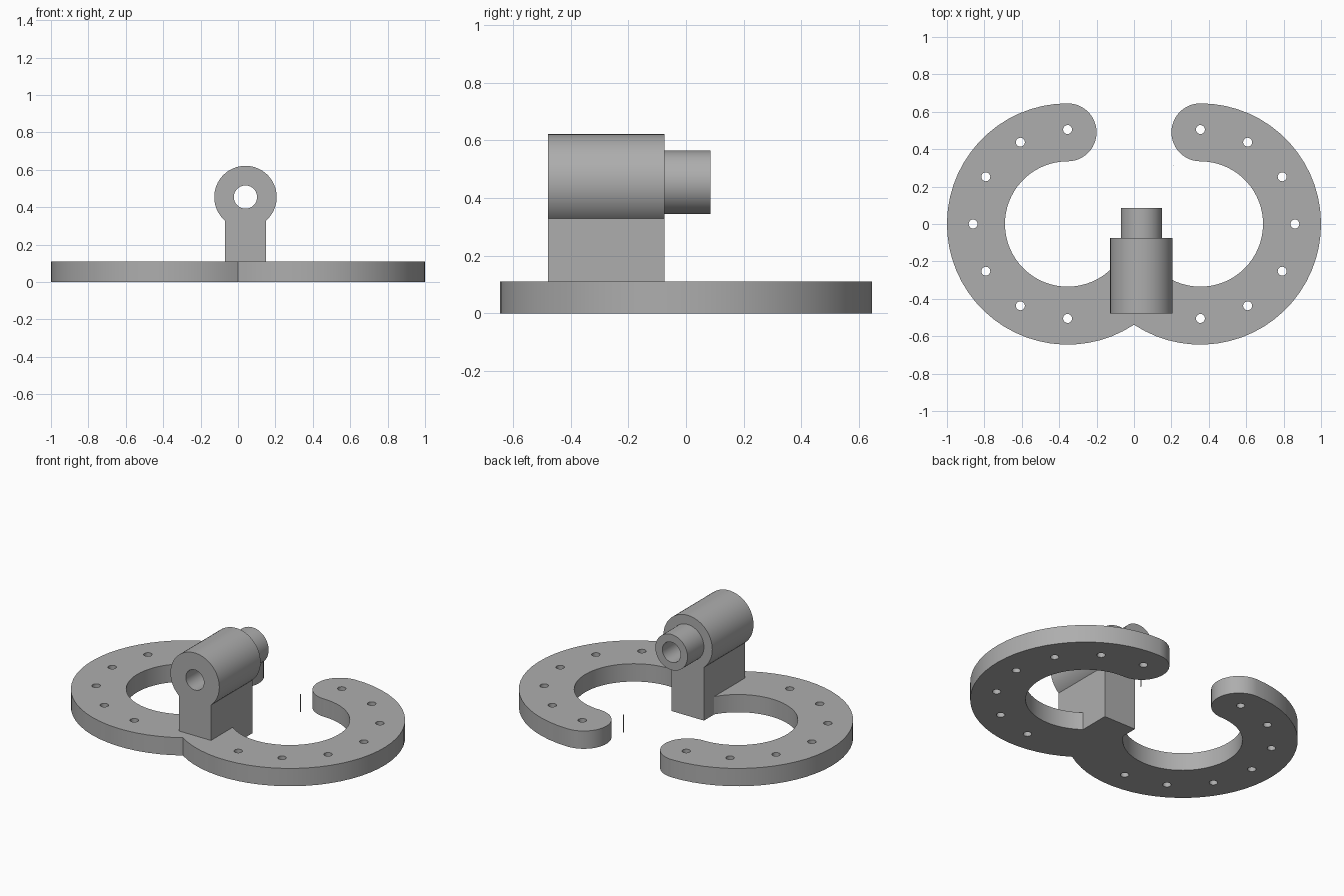
import bpy, bmesh
from math import cos, sin, radians, pi, atan2, degrees

cube = bpy.data.objects.get("Cube")
if cube:
    bpy.data.objects.remove(cube, do_unlink=True)

grey = bpy.data.materials.new("plain_grey")
grey.use_nodes = True
colour = (0.42, 0.42, 0.42, 1)
grey.diffuse_color = colour
grey.node_tree.nodes["Principled BSDF"].inputs["Base Color"].default_value = colour


def finish(name, mesh):
    mesh.materials.clear()
    mesh.materials.append(grey)
    ob = bpy.data.objects.new(name, mesh)
    bpy.context.collection.objects.link(ob)
    bpy.ops.object.select_all(action='DESELECT')
    bpy.context.view_layer.objects.active = ob
    ob.select_set(True)
    bpy.ops.object.shade_smooth_by_angle(angle=radians(30))
    return ob


def from_bmesh(name, bm):
    bmesh.ops.recalc_face_normals(bm, faces=bm.faces)
    mesh = bpy.data.meshes.new(name)
    bm.to_mesh(mesh)
    bm.free()
    return finish(name, mesh)


def arc(cx, cy, r, start, end, steps):
    angles = [radians(start + (end - start) * i / steps) for i in range(steps + 1)]
    return [(cx + r * cos(a), cy + r * sin(a)) for a in angles]


def box(name, x0, x1, y0, y1, z0, z1):
    bm = bmesh.new()
    bmesh.ops.create_cube(bm, size=1)
    for v in bm.verts:
        v.co = (x1 if v.co.x > 0 else x0, y1 if v.co.y > 0 else y0, z1 if v.co.z > 0 else z0)
    return from_bmesh(name, bm)


# Base plate: two open rings joined at the front, with rounded ends
RING_X, OUTER, INNER, THICK = 0.355, 0.645, 0.335, 0.11
MID = (OUTER + INNER) / 2
BACK_Y = -0.075
join_y = -(OUTER**2 - RING_X**2) ** 0.5
join_angle = degrees(atan2(join_y, -RING_X))
inner_end = -180 + degrees(atan2(-BACK_Y, (INNER**2 - BACK_Y**2) ** 0.5))
half = arc(RING_X, 0, OUTER, join_angle, 90, 36)
half += arc(RING_X, MID, (OUTER - INNER) / 2, 90, 270, 24)[1:]
half += arc(RING_X, 0, INNER, 90, inner_end, 48)[1:]
outline = half + [(-x, y) for x, y in reversed(half[1:])]

# Seven screw holes along each ring
loops = [outline]
for side in (1, -1):
    for i in range(7):
        a = radians(-90 + 30 * i)
        hole = arc(side * (RING_X + 0.505 * cos(a)), 0.505 * sin(a), 0.024, 0, 360, 20)
        loops.append(hole[:-1])

curve = bpy.data.curves.new("plate_outline", 'CURVE')
curve.dimensions = '2D'
curve.fill_mode = 'BOTH'
curve.extrude = THICK / 2
for loop in loops:
    spline = curve.splines.new('POLY')
    spline.points.add(len(loop) - 1)
    for point, (x, y) in zip(spline.points, loop):
        point.co = (x, y, 0, 1)
    spline.use_cyclic_u = True
helper = bpy.data.objects.new("plate_outline", curve)
bpy.context.collection.objects.link(helper)
graph = bpy.context.evaluated_depsgraph_get()
flat = bpy.data.meshes.new_from_object(helper.evaluated_get(graph))
bpy.data.objects.remove(helper, do_unlink=True)
bm = bmesh.new()
bm.from_mesh(flat)
bmesh.ops.remove_doubles(bm, verts=bm.verts, dist=0.0001)
bmesh.ops.translate(bm, verts=bm.verts, vec=(0, 0, THICK / 2))
from_bmesh("base_plate", bm)

# Post, its top buried in the wall of the sleeve
AXIS_X, AXIS_Z, FRONT_Y = 0.04, 0.454, -0.478
box("post", AXIS_X - 0.11, AXIS_X + 0.11, FRONT_Y, BACK_Y, 0, 0.34)

# Bored sleeve with a narrower stub at the back, turned about the y axis
profile = [(0.062, FRONT_Y), (0.167, FRONT_Y), (0.167, BACK_Y),
           (0.11, BACK_Y), (0.11, 0.085), (0.062, 0.085)]
STEPS = 64
bm = bmesh.new()
rings = []
for i in range(STEPS):
    a = 2 * pi * i / STEPS
    rings.append([bm.verts.new((AXIS_X + r * cos(a), y, AXIS_Z + r * sin(a))) for r, y in profile])
for i in range(STEPS):
    a, b = rings[i], rings[(i + 1) % STEPS]
    for j in range(len(profile)):
        k = (j + 1) % len(profile)
        bm.faces.new((a[j], a[k], b[k], b[j]))
from_bmesh("sleeve", bm)

# Hair-thin upright sliver in the gap of the plate
box("thin_pin", 0.208, 0.211, 0.309, 0.312, 0, THICK)
